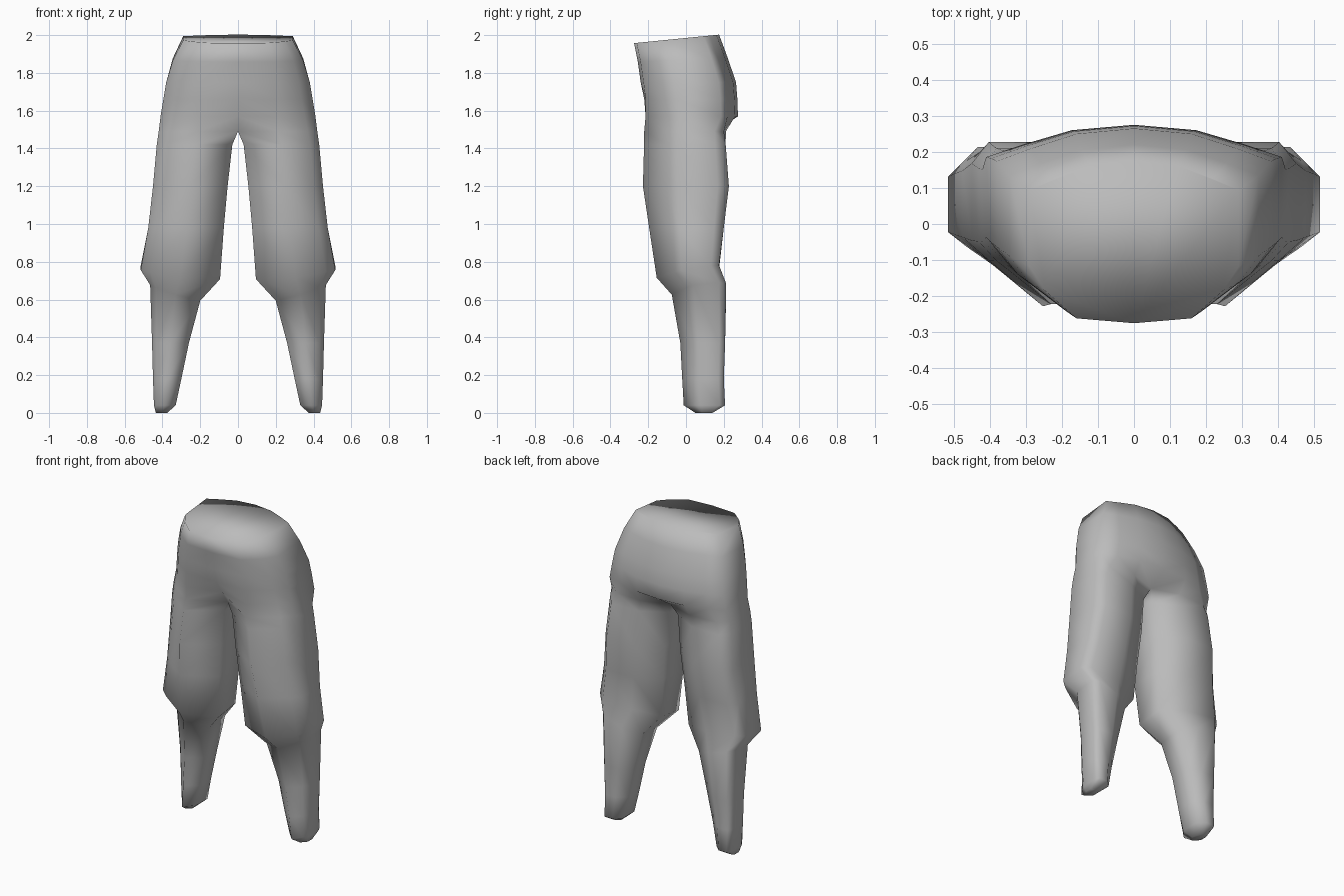
import bpy, bmesh

cube = bpy.data.objects.get("Cube")
if cube:
    bpy.data.objects.remove(cube, do_unlink=True)

# One grey cloth colour
cloth = bpy.data.materials.new("grey_cloth")
cloth.use_nodes = True
GREY = (0.5, 0.5, 0.5, 1)
cloth.diffuse_color = GREY
cloth.node_tree.nodes["Principled BSDF"].inputs["Base Color"].default_value = GREY

# Cross-sections as fractions across (inner to outer) and deep (front to back)
HIP = [(.55, .03), (.85, .2), (1, .35), (1, .82), (.75, .89), (.42, .97), (0, 1), (0, 0)]
LEG = [(.5, 0), (.88, .28), (1, .4), (1, .87), (.88, 1), (.4, 1), (0, .8), (0, .28)]
FRONT = (0, 1, 2, 7)

# Rings from waist to foot: height, inner x, outer x, front y, back y,
# hip share of the front and of the back, slope outwards, slope backwards
RINGS = [
    (1.98, 0, .29, -.275, .175, 1, 1, 0, .1),
    (1.87, 0, .345, -.255, .22, 1, 1, 0, .05),
    (1.75, 0, .38, -.24, .265, 1, 1, 0, 0),
    (1.66, 0, .395, -.228, .272, .95, 1, 0, 0),
    (1.57, 0, .41, -.222, .275, .55, 1, 0, 0),
    (1.49, 0, .42, -.222, .215, .05, .3, 0, 0),
    (1.42, .03, .43, -.222, .21, 0, 0, 0, 0),
    (1.2, .055, .45, -.228, .227, 0, 0, 0, 0),
    (.98, .075, .475, -.195, .2, 0, 0, 0, 0),
    (.74, .095, .515, -.155, .175, 0, 0, .1, .15),
    (.64, .2, .465, -.075, .213, 0, 0, .3, .1),
    (.37, .26, .455, -.03, .207, 0, 0, 0, 0),
    (.18, .3, .45, -.02, .2, 0, 0, 0, 0),
    (.04, .33, .445, -.012, .207, 0, 0, 0, 0),
    (0, .375, .435, .05, .14, 0, 0, 0, 0),
]


def add_ring(bm, z, x0, x1, y0, y1, belly, seat, out, back):
    verts = []
    for i, ((hu, hv), (lu, lv)) in enumerate(zip(HIP, LEG)):
        share = belly if i in FRONT else seat
        u = lu + (hu - lu) * share
        v = lv + (hv - lv) * share
        x, y = x0 + (x1 - x0) * u, y0 + (y1 - y0) * v
        dz = out * (x - (x0 + x1) / 2) + back * (y - (y0 + y1) / 2)
        verts.append(bm.verts.new((x, y, z + dz)))
    return verts


# Left half lofted from the rings, open along the middle
bm = bmesh.new()
rings = [add_ring(bm, *r) for r in RINGS]
for upper, lower in zip(rings, rings[1:]):
    for i in range(len(HIP)):
        j = (i + 1) % len(HIP)
        quad = (upper[i], upper[j], lower[j], lower[i])
        if any(v.co.x > 1e-4 for v in quad):
            bm.faces.new(quad)
bm.faces.new(rings[0])
bm.faces.new(rings[-1])

# Right half mirrored and welded
bmesh.ops.mirror(bm, geom=bm.verts[:] + bm.edges[:] + bm.faces[:],
                 axis='X', merge_dist=.0005)
bmesh.ops.remove_doubles(bm, verts=bm.verts[:], dist=.0005)
bmesh.ops.recalc_face_normals(bm, faces=bm.faces[:])

# Soft shading over the whole garment
for face in bm.faces:
    face.smooth = True
mesh = bpy.data.meshes.new("trousers")
bm.to_mesh(mesh)
bm.free()
mesh.materials.append(cloth)
trousers = bpy.data.objects.new("trousers", mesh)
bpy.context.collection.objects.link(trousers)
